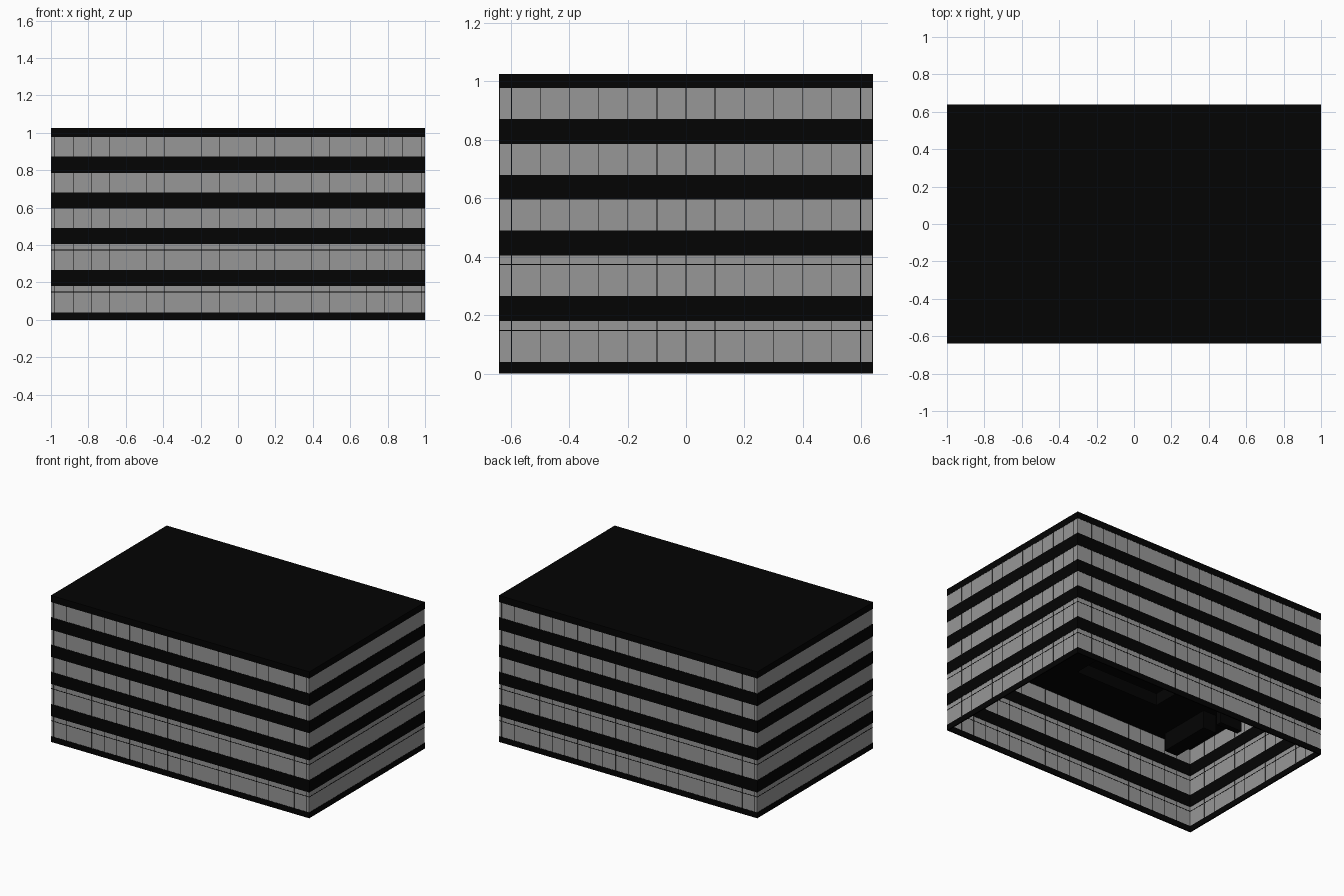
import bpy, bmesh
from mathutils import Matrix, Vector

if "Cube" in bpy.data.objects:
    bpy.data.objects.remove(bpy.data.objects["Cube"])

HX, HY = 1.0, 0.64          # half footprint
STEP_X, STEP_Y = 0.098, 0.0995   # mullion spacing on long and short sides


def material(name, v):
    m = bpy.data.materials.new(name)
    m.diffuse_color = (v, v, v, 1)
    m.use_nodes = True
    m.node_tree.nodes["Principled BSDF"].inputs["Base Color"].default_value = m.diffuse_color
    return m


BLACK = material("black_cladding", 0.001)
GLASS = material("grey_glazing", 0.31)


def finish(name, bm, mat):
    me = bpy.data.meshes.new(name)
    bm.to_mesh(me)
    bm.free()
    me.materials.append(mat)
    bpy.context.collection.objects.link(bpy.data.objects.new(name, me))


def boxes(name, items, mat):
    """One object made of boxes given as (x0, x1, y0, y1, z0, z1)."""
    bm = bmesh.new()
    for x0, x1, y0, y1, z0, z1 in items:
        centre = Vector(((x0 + x1) / 2, (y0 + y1) / 2, (z0 + z1) / 2))
        size = (x1 - x0, y1 - y0, z1 - z0, 1)
        bmesh.ops.create_cube(bm, size=1, matrix=Matrix.Translation(centre) @ Matrix.Diagonal(size))
    finish(name, bm, mat)


def ring(name, inset, t, z0, z1, mat):
    """Rectangular hollow frame following the facade."""
    bm = bmesh.new()
    loops = []
    for d, z in ((inset, z0), (inset, z1), (inset + t, z1), (inset + t, z0)):
        x, y = HX - d, HY - d
        loops.append([bm.verts.new(p) for p in ((-x, -y, z), (x, -y, z), (x, y, z), (-x, y, z))])
    for i in range(4):
        a, b = loops[i], loops[(i + 1) % 4]
        for j in range(4):
            k = (j + 1) % 4
            bm.faces.new((a[j], a[k], b[k], b[j]))
    bmesh.ops.recalc_face_normals(bm, faces=bm.faces)
    finish(name, bm, mat)


# Open spandrel bands of the lower storeys
for i, (z0, z1) in enumerate(((0, 0.04), (0.18, 0.265), (0.405, 0.49))):
    ring(f"spandrel_band_{i}", 0, 0.008, z0, z1, BLACK)

# Third floor slab with an open well
x0, x1, y0, y1 = -0.47, 0.18, -0.34, 0.3
za, zb = 0.595, 0.68
boxes("floor_slab_3", [(-HX, x0, -HY, HY, za, zb), (x1, HX, -HY, HY, za, zb),
                       (x0, x1, -HY, y0, za, zb), (x0, x1, y1, HY, za, zb)], BLACK)

# Upper floor slab and roof
boxes("floor_slab_4", [(-HX, HX, -HY, HY, 0.785, 0.872)], BLACK)
boxes("roof_slab", [(-HX, HX, -HY, HY, 0.978, 1.025)], BLACK)

# Glazing strips with vertical mullions
strips = ((0.04, 0.18), (0.265, 0.405), (0.49, 0.595), (0.68, 0.785), (0.872, 0.978))
for i, (z0, z1) in enumerate(strips):
    ring(f"glazing_{i}", 0.0015, 0.004, z0, z1, GLASS)
    bars = []
    w = 0.0012
    for s in (-1, 1):
        for k in range(-10, 11):
            ya, yb = sorted((s * (HY - 0.0005), s * (HY - 0.0065)))
            bars.append((k * STEP_X - w, k * STEP_X + w, ya, yb, z0, z1))
        for k in range(-6, 7):
            xa, xb = sorted((s * (HX - 0.0005), s * (HX - 0.0065)))
            bars.append((xa, xb, k * STEP_Y - w, k * STEP_Y + w, z0, z1))
    boxes(f"mullions_{i}", bars, BLACK)

# Thin transoms on the two tall storeys
for i, z in enumerate((0.148, 0.373)):
    ring(f"transom_{i}", 0.0005, 0.006, z - 0.002, z + 0.002, BLACK)

# Rooms and partitions hanging below the third floor slab
boxes("end_room", [(-0.84, -0.74, -0.58, -0.2, 0.47, 0.595)], BLACK)
boxes("partitions", [(-0.95, -0.78, y, y + 0.04, 0.47, 0.595) for y in (-0.12, 0.03, 0.18)], BLACK)
